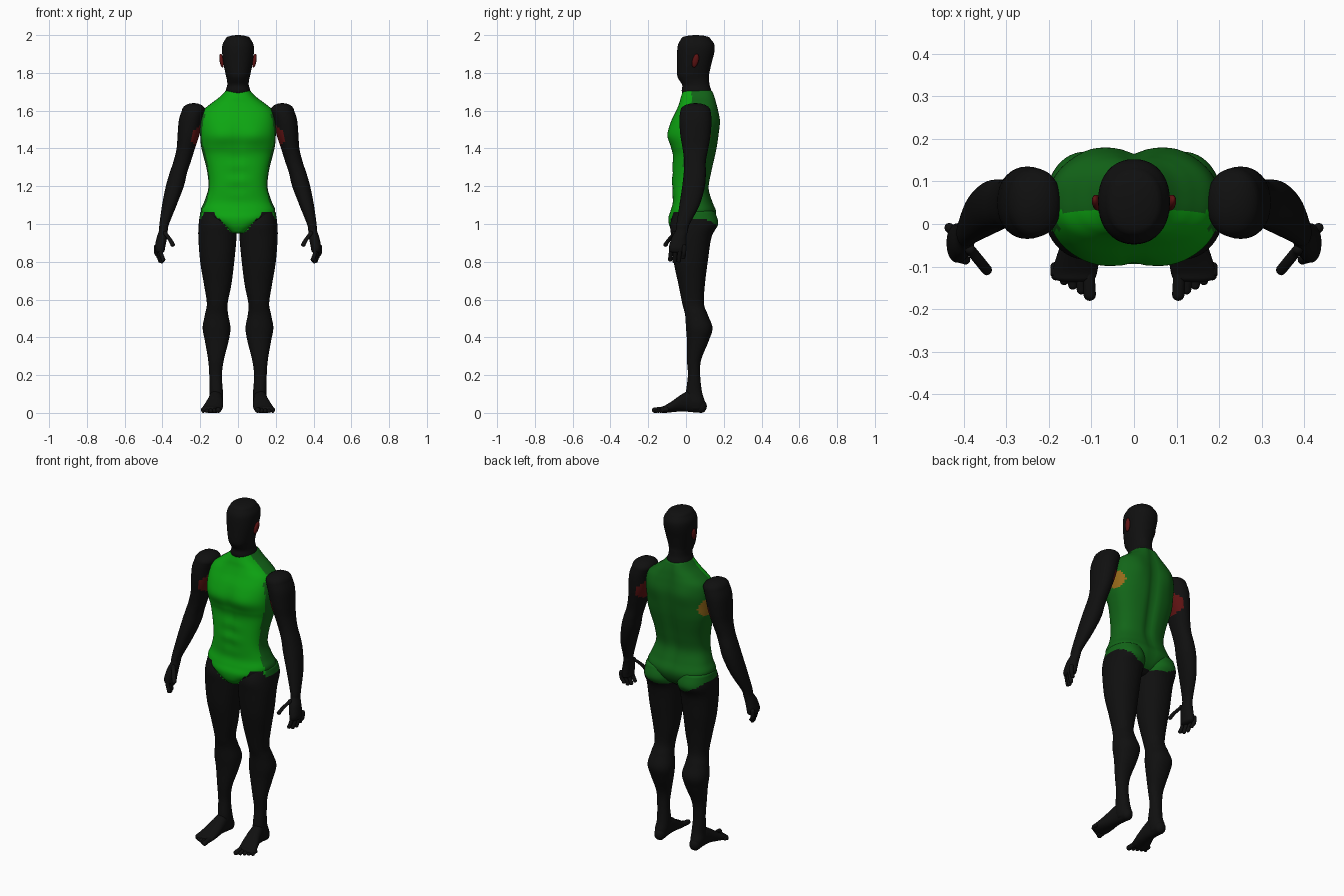
import bpy, bmesh
from math import sin, cos, pi, exp
from mathutils import Matrix

cube = bpy.data.objects.get("Cube")
if cube:
    bpy.data.objects.remove(cube)

# Flat colours
COLOURS = {
    "black": (0.005, 0.005, 0.005),
    "bright_green": (0.004, 0.38, 0.006),
    "dark_green": (0.006, 0.13, 0.009),
    "dark_red": (0.11, 0.006, 0.006),
    "ochre": (0.3, 0.14, 0.01),
}
MATS = {}
for name, rgb in COLOURS.items():
    mat = bpy.data.materials.new(name)
    mat.use_nodes = True
    mat.diffuse_color = (*rgb, 1)
    bsdf = mat.node_tree.nodes["Principled BSDF"]
    bsdf.inputs["Base Color"].default_value = (*rgb, 1)
    bsdf.inputs["Roughness"].default_value = 0.8
    MATS[name] = mat


def bell(value, width):
    return exp(-(value / width) ** 2)


def finish(name, bm, rule, mirror):
    """Colour faces by rule, smooth them and optionally mirror the part."""
    bmesh.ops.recalc_face_normals(bm, faces=bm.faces)
    bm.normal_update()
    mesh = bpy.data.meshes.new(name)
    slots = []
    for face in bm.faces:
        colour = rule(face.calc_center_median(), face.normal)
        if colour not in slots:
            slots.append(colour)
            mesh.materials.append(MATS[colour])
        face.material_index = slots.index(colour)
        face.smooth = True
    bm.to_mesh(mesh)
    bm.free()
    obj = bpy.data.objects.new(name, mesh)
    bpy.context.collection.objects.link(obj)
    if mirror:
        obj.modifiers.new("Mirror", "MIRROR").use_mirror_merge = False
    return obj


def spline(rows, steps):
    """Smoothly interpolate the rows of a section table."""
    out = []
    last = len(rows) - 1
    for i in range(last):
        p0, p1, p2, p3 = (rows[min(max(i + k, 0), last)] for k in (-1, 0, 1, 2))
        for s in range(steps):
            t = s / steps
            out.append([b + t / 2 * (c - a + t * (2*a - 5*b + 4*c - d + t * (3*(b - c) + d - a)))
                        for a, b, c, d in zip(p0, p1, p2, p3)])
    return out + [list(rows[-1])]


def domed(rings, cap):
    """Add shrinking rings beyond the last ring to round the end."""
    t, a0, a1, b0, b1 = rings[-1]
    way = 1 if t > rings[-2][0] else -1
    for k in range(1, 6):
        angle, f = k * pi / 10.5, cos(k * pi / 10.5) / 2
        a, b, da, db = (a0 + a1) / 2, (b0 + b1) / 2, (a1 - a0) * f, (b1 - b0) * f
        rings.append([t + way * cap * sin(angle), a - da, a + da, b - db, b + db])


def loft(name, rows, axis="z", caps=(0.02, 0.02), power=2.2, segs=32, steps=5,
         rule=lambda c, n: "black", shape=None, mirror=True):
    """Skin rounded sections: (position, low a, high a, low b, high b)."""
    rings = spline(rows, steps)
    domed(rings, caps[1])
    rings.reverse()
    domed(rings, caps[0])
    bm = bmesh.new()
    loops = []
    for t, a0, a1, b0, b1 in rings:
        loop = []
        for k in range(segs):
            c, s = cos(2 * pi * k / segs), sin(2 * pi * k / segs)
            u = abs(c) ** (2 / power) * (1 if c > 0 else -1)
            v = abs(s) ** (2 / power) * (1 if s > 0 else -1)
            a, b = (a0 + a1 + u * (a1 - a0)) / 2, (b0 + b1 + v * (b1 - b0)) / 2
            co = (a, b, t) if axis == "z" else (a, t, b)
            loop.append(bm.verts.new(shape(*co) if shape else co))
        loops.append(loop)
    for lower, upper in zip(loops, loops[1:]):
        for k in range(segs):
            n = (k + 1) % segs
            bm.faces.new((lower[k], lower[n], upper[n], upper[k]))
    bm.faces.new(loops[0])
    bm.faces.new(loops[-1])
    return finish(name, bm, rule, mirror)


def suit(c, n):
    """Leotard: leg openings below, bright front and dark back."""
    x = abs(c.x)
    if c.y < -0.02:
        edge = min(1.06, 0.95 + 1.1 * max(0, x - 0.03))
    else:
        edge = 0.97 + 0.6 * max(0, x - 0.11)
    if c.z < edge:
        return "black"
    split = 0.03 if c.z > 1.58 else -0.015
    return "bright_green" if c.y < split else "dark_green"


def torso_rule(c, n):
    armpit = ((c.z - 1.47) / 0.055) ** 2 + ((c.y - 0.08) / 0.05) ** 2 < 1
    return "ochre" if armpit and abs(c.x) > 0.16 else suit(c, n)


def muscles(x, y, z):
    """Chest, belly and spine relief."""
    if y < 0.02:
        y -= 0.008 * bell(abs(x) - 0.09, 0.06) * bell(z - 1.47, 0.06)
        y += 0.007 * bell(x, 0.014) * bell(z - 1.36, 0.2)
        y += 0.003 * cos((z - 1.1) * 2 * pi / 0.085) * bell(x, 0.06) * bell(z - 1.25, 0.11)
    elif y > 0.06:
        y -= 0.018 * bell(x, 0.025) * bell(z - 1.38, 0.3)
        y += 0.008 * bell(abs(x) - 0.1, 0.05) * bell(z - 1.55, 0.07)
    return x, y, z


# Torso: height, half width, front, back
torso = [(0.96, 0.05, -0.07, 0.09), (0.99, 0.1, -0.088, 0.13), (1.03, 0.17, -0.094, 0.155),
         (1.07, 0.197, -0.082, 0.16), (1.12, 0.178, -0.07, 0.14), (1.19, 0.157, -0.073, 0.122),
         (1.27, 0.162, -0.073, 0.135), (1.36, 0.183, -0.07, 0.155), (1.41, 0.195, -0.08, 0.165),
         (1.47, 0.2, -0.095, 0.173), (1.54, 0.2, -0.08, 0.178), (1.6, 0.185, -0.052, 0.17),
         (1.64, 0.14, -0.036, 0.162), (1.67, 0.1, -0.028, 0.155), (1.7, 0.07, -0.018, 0.145)]
loft("torso", [(z, -w, w, f, b) for z, w, f, b in torso], power=2.5, segs=72, steps=6,
     caps=(0.01, 0.015), rule=torso_rule, shape=muscles, mirror=False)

# Head and neck: height, half width, front, back
head = [(1.66, 0.06, 0, 0.13), (1.7, 0.066, -0.022, 0.135), (1.735, 0.057, -0.02, 0.125),
        (1.765, 0.059, -0.038, 0.122), (1.79, 0.065, -0.047, 0.122), (1.85, 0.077, -0.048, 0.135),
        (1.91, 0.084, -0.047, 0.15), (1.95, 0.082, -0.042, 0.15), (1.98, 0.066, -0.026, 0.13)]
loft("head", [(z, -w, w, f, b) for z, w, f, b in head], segs=40, caps=(0.01, 0.02), mirror=False)

# Ears
bm = bmesh.new()
bmesh.ops.create_uvsphere(bm, u_segments=16, v_segments=10, radius=1)
bm.transform(Matrix.Translation((0.087, 0.05, 1.865)) @ Matrix.Rotation(-0.25, 4, "X")
             @ Matrix.Rotation(0.15, 4, "Y") @ Matrix.Diagonal((0.011, 0.017, 0.038, 1)))
finish("ears", bm, lambda c, n: "dark_red", True)


# Arms and palms, with a patch on the inner upper arm
def arm_rule(c, n):
    patch = ((c.z - 1.47) / 0.058) ** 2 + ((c.y - 0.05) / 0.085) ** 2 < 1
    return "dark_red" if patch and n.x < -0.35 else "black"


loft("arms", [(1.6, 0.172, 0.297, -0.03, 0.13), (1.55, 0.188, 0.313, -0.035, 0.135),
              (1.47, 0.205, 0.32, -0.03, 0.13), (1.4, 0.228, 0.325, -0.018, 0.118),
              (1.33, 0.25, 0.342, -0.01, 0.105), (1.27, 0.27, 0.362, -0.012, 0.105),
              (1.2, 0.287, 0.382, -0.02, 0.1), (1.1, 0.325, 0.402, -0.035, 0.072),
              (1, 0.365, 0.416, -0.05, 0.02), (0.965, 0.372, 0.418, -0.055, 0.01),
              (0.93, 0.375, 0.43, -0.075, 0.003), (0.88, 0.385, 0.44, -0.09, 0.002),
              (0.86, 0.388, 0.438, -0.09, 0)],
     caps=(0.04, 0.015), rule=arm_rule, segs=40, steps=6)


def digit(name, points, r, axis="z"):
    """Round-tipped finger or toe through points (position, a, b)."""
    rows = [(t, a - r, a + r, b - r, b + r) for t, a, b in points]
    loft(name, rows, axis, caps=(r, r), power=2, segs=12, steps=3)


# Fingers and thumbs
for i, tip in enumerate((0.812, 0.803, 0.806, 0.825)):
    x, y = 0.402 + 0.008 * i, -0.078 + 0.023 * i
    digit(f"finger_{i + 1}", [(0.88, x + 0.008, y), (0.845, x + 0.006, y - 0.002),
                              (tip, x - 0.006, y - 0.006)], 0.0115)
digit("thumbs", [(0.95, 0.385, -0.06), (0.92, 0.362, -0.088), (0.892, 0.346, -0.108)], 0.0125)

# Legs
loft("legs", [(1.06, 0.02, 0.2, -0.06, 0.155), (1, 0.01, 0.208, -0.083, 0.17),
              (0.93, 0.008, 0.21, -0.078, 0.135), (0.8, 0.02, 0.2, -0.065, 0.115),
              (0.68, 0.035, 0.18, -0.04, 0.1), (0.58, 0.055, 0.165, -0.02, 0.095),
              (0.52, 0.052, 0.175, -0.005, 0.115), (0.45, 0.04, 0.187, 0, 0.14),
              (0.38, 0.05, 0.175, 0.005, 0.12), (0.28, 0.075, 0.158, 0.005, 0.08),
              (0.2, 0.085, 0.152, 0.01, 0.075), (0.11, 0.08, 0.15, 0, 0.085),
              (0.06, 0.08, 0.155, 0, 0.1), (0.03, 0.085, 0.15, 0.01, 0.1)],
     rule=suit, segs=48, steps=8)

# Feet and toes
loft("feet", [(0.08, 0.085, 0.147, 0, 0.07), (0.03, 0.083, 0.152, 0.004, 0.12),
              (-0.02, 0.08, 0.162, 0.008, 0.1), (-0.07, 0.08, 0.18, 0.004, 0.065),
              (-0.11, 0.086, 0.192, 0, 0.04), (-0.125, 0.09, 0.192, 0, 0.034)],
     "y", caps=(0.03, 0.012))
for i in range(5):
    x, r = 0.106 + 0.02 * i, 0.0105 if i else 0.0145
    digit(f"toe_{i + 1}", [(-0.1, x, 0.018), (-0.13 + 0.003 * i, x, 0.017),
                           (-0.166 + 0.011 * i, x - 0.002, r)], r, "y")
